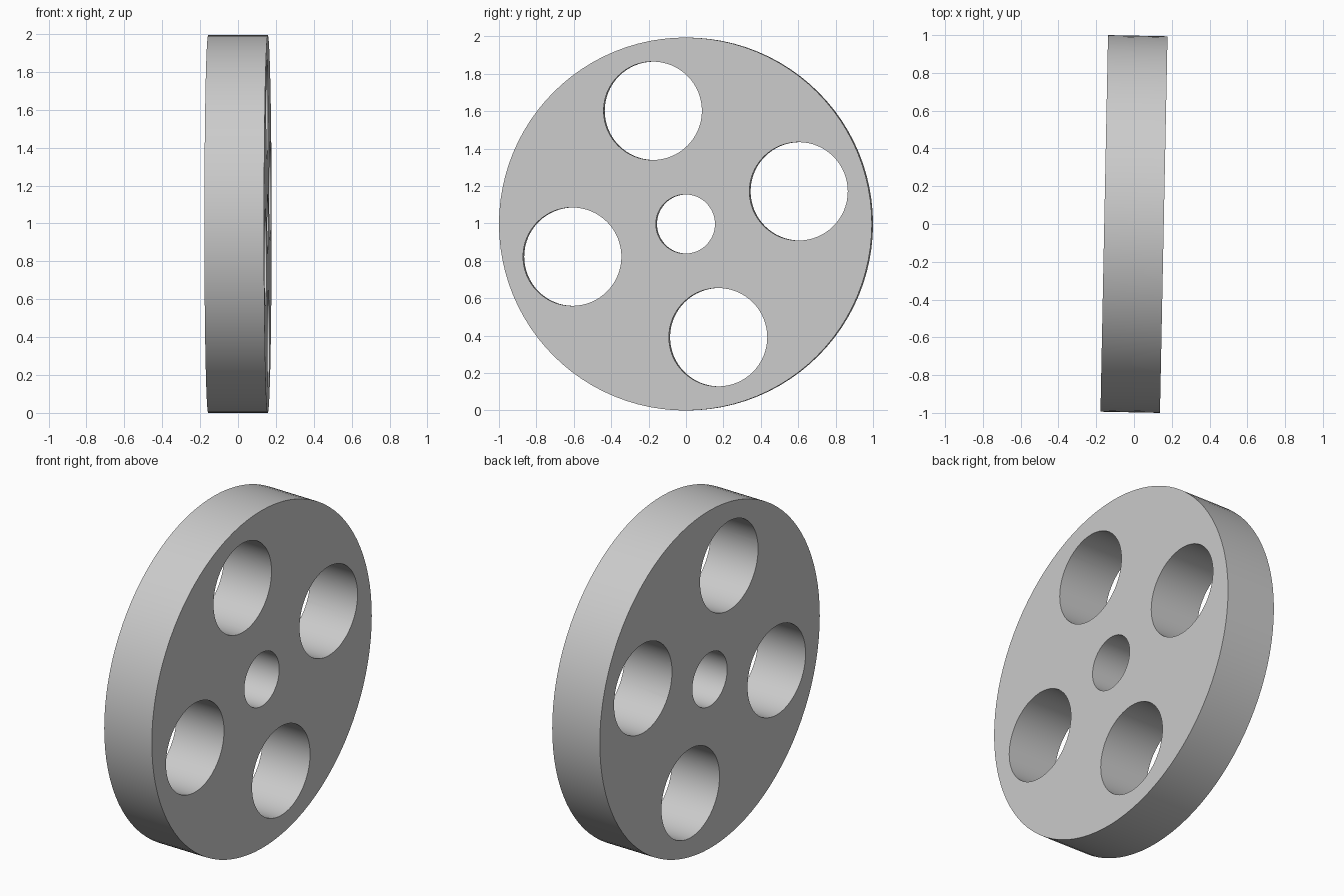
import bpy
import math
from mathutils import Matrix, Vector

cube = bpy.data.objects.get("Cube")
if cube:
    bpy.data.objects.remove(cube, do_unlink=True)

RADIUS = 0.997
THICKNESS = 0.315
TILT = Matrix.Rotation(math.radians(-1.15), 4, "Z")
CENTRE = Matrix.Translation((0, 0, RADIUS))

grey = bpy.data.materials.new("plain grey")
grey.use_nodes = True
colour = (0.6, 0.6, 0.6, 1)
grey.diffuse_color = colour
grey.node_tree.nodes["Principled BSDF"].inputs["Base Color"].default_value = colour


def cylinder(name, radius, depth, sides, y=0, z=0):
    """Cylinder along the wheel's axle, placed in the plane of the wheel."""
    bpy.ops.mesh.primitive_cylinder_add(vertices=sides, radius=radius, depth=depth)
    obj = bpy.context.object
    obj.name = name
    obj.matrix_world = (CENTRE @ TILT @ Matrix.Translation((0, y, z))
                        @ Matrix.Rotation(math.pi / 2, 4, "Y"))
    return obj


# Solid disc
wheel = cylinder("wheel_disc", RADIUS, THICKNESS, 96)
wheel.data.materials.append(grey)

# Axle hole and four round openings around it
cutters = [cylinder("axle_hole_cutter", 0.158, 1, 64)]
for i in range(4):
    angle = math.radians(16.1 + 90 * i)
    cutters.append(cylinder("opening_cutter", 0.263, 1, 64,
                            0.63 * math.cos(angle), 0.63 * math.sin(angle)))

bpy.ops.object.select_all(action="DESELECT")
wheel.select_set(True)
bpy.context.view_layer.objects.active = wheel
for cutter in cutters:
    cutter.hide_render = True
    cut = wheel.modifiers.new("hole", "BOOLEAN")
    cut.operation = "DIFFERENCE"
    cut.solver = "EXACT"
    cut.object = cutter
    bpy.ops.object.modifier_apply(modifier=cut.name)
    bpy.data.objects.remove(cutter, do_unlink=True)

# Smooth rims with crisp edges
bpy.ops.object.shade_smooth_by_angle(angle=math.radians(30))
